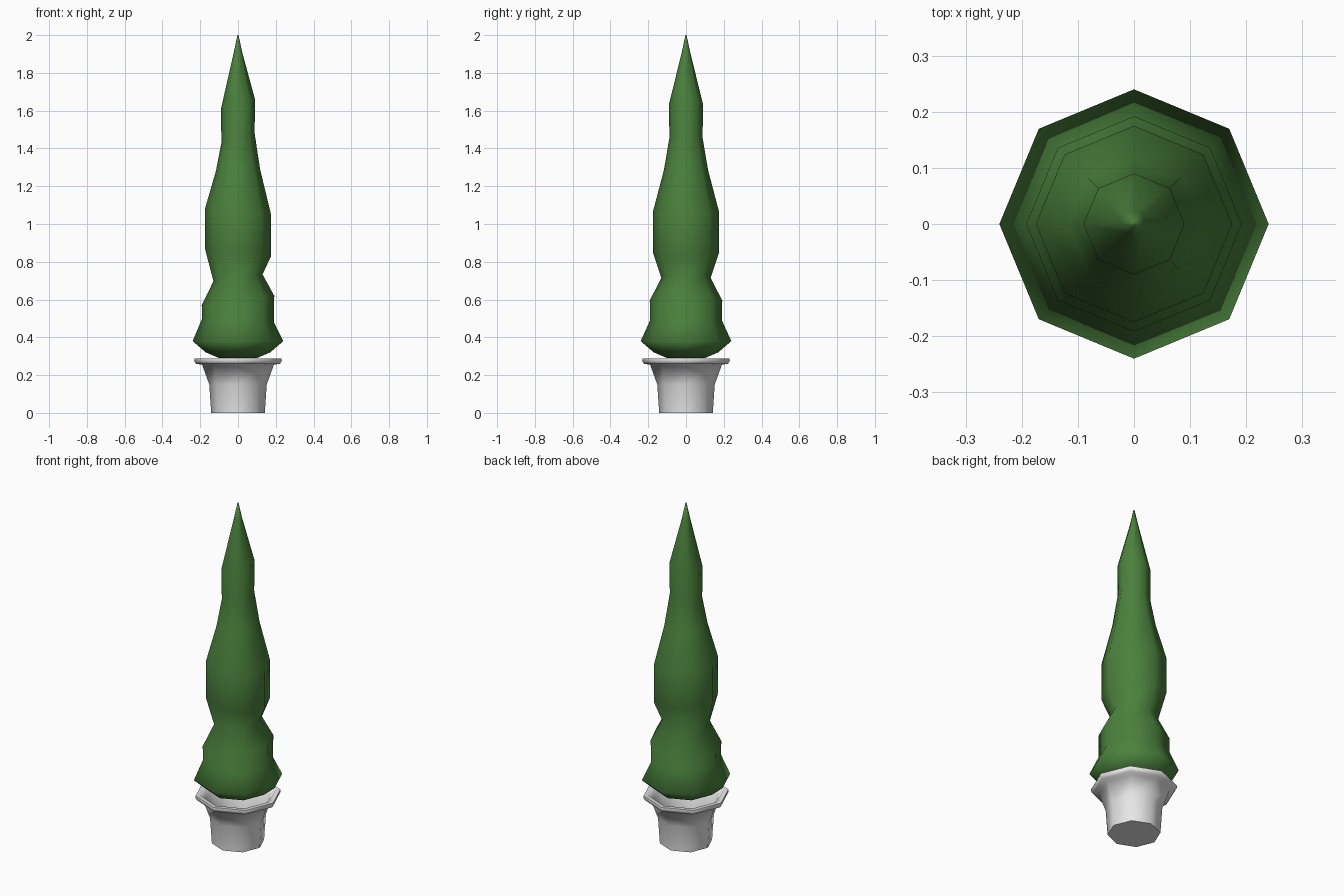
import bpy
import bmesh
import math

cube = bpy.data.objects.get("Cube")
if cube:
    bpy.data.objects.remove(cube, do_unlink=True)

SIDES = 8


def material(name, color):
    mat = bpy.data.materials.new(name)
    mat.use_nodes = True
    mat.diffuse_color = color
    bsdf = mat.node_tree.nodes["Principled BSDF"]
    bsdf.inputs["Base Color"].default_value = color
    bsdf.inputs["Roughness"].default_value = 0.8
    return mat


def lathe(name, profile, mat, smooth_angle):
    """Eight-sided closed turning; each ring is (radius, height, tilt toward +x)."""
    bm = bmesh.new()
    rings = []
    for radius, height, tilt in profile:
        ring = []
        for i in range(SIDES):
            a = math.tau * i / SIDES
            ring.append(bm.verts.new((radius * math.cos(a), radius * math.sin(a),
                                      height + tilt * math.cos(a))))
        rings.append(ring)
    for low, high in zip(rings, rings[1:]):
        for i in range(SIDES):
            j = (i + 1) % SIDES
            bm.faces.new((low[i], low[j], high[j], high[i]))
    bm.faces.new(rings[0][::-1])
    bm.faces.new(rings[-1])
    bmesh.ops.recalc_face_normals(bm, faces=bm.faces)
    mesh = bpy.data.meshes.new(name)
    bm.to_mesh(mesh)
    bm.free()
    mesh.materials.append(mat)
    obj = bpy.data.objects.new(name, mesh)
    bpy.context.collection.objects.link(obj)
    bpy.ops.object.select_all(action='DESELECT')
    obj.select_set(True)
    bpy.context.view_layer.objects.active = obj
    bpy.ops.object.shade_smooth_by_angle(angle=math.radians(smooth_angle))
    return obj


leaf_green = material("leaf green", (0.07, 0.22, 0.046, 1))
pot_white = material("pot white", (0.8, 0.8, 0.8, 1))

# Clipped evergreen: bulging tiers with slightly tilted rings, ending in a point
lathe("topiary_foliage", [
    (0.10, 0.29, 0), (0.17, 0.32, 0), (0.24, 0.38, 0),
    (0.19, 0.49, -0.01), (0.192, 0.595, 0.025), (0.13, 0.715, 0.018),
    (0.175, 0.85, -0.02), (0.175, 1.065, -0.015), (0.117, 1.285, 0.005),
    (0.088, 1.455, 0.025), (0.09, 1.635, 0.025), (0.022, 1.91, 0),
    (0.003, 2.0, 0),
], leaf_green, 180)

# Flared pot with a rolled lip and a hollow inside
lathe("plant_pot", [
    (0.142, 0, 0), (0.152, 0.15, 0), (0.19, 0.255, 0),
    (0.222, 0.26, 0), (0.232, 0.275, 0), (0.23, 0.288, 0),
    (0.205, 0.288, 0), (0.178, 0.255, 0), (0.14, 0.15, 0), (0.13, 0.02, 0),
], pot_white, 75)
